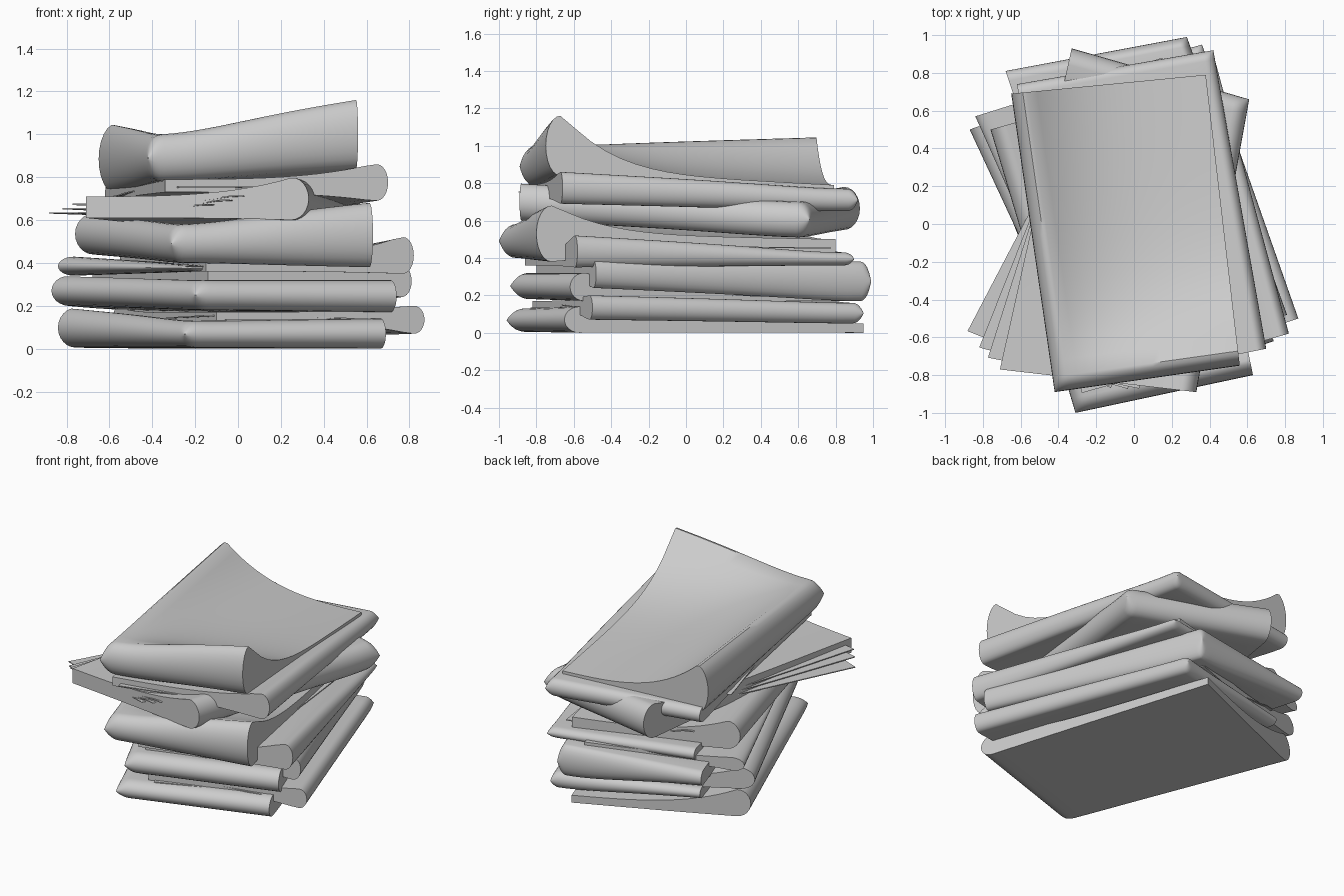
import bpy, bmesh
from math import sin, cos, pi, radians
from mathutils import Vector, Matrix

cube = bpy.data.objects.get("Cube")
if cube:
    bpy.data.objects.remove(cube, do_unlink=True)

GREY = (0.6, 0.6, 0.6, 1)
paper_grey = bpy.data.materials.new("paper_grey")
paper_grey.use_nodes = True
paper_grey.diffuse_color = GREY
paper_grey.node_tree.nodes["Principled BSDF"].inputs["Base Color"].default_value = GREY

ROUND, FLAT = 6, 18


def fold_steps(radius):
    """(position, fullness) from a rounded fold to an open edge."""
    arc = [(radius * (1 - cos(k / ROUND * pi / 2)), sin(k / ROUND * pi / 2)) for k in range(ROUND)]
    return arc + [(radius + (1 - radius) * k / FLAT, 1) for k in range(FLAT + 1)]


def mix(a, b, t):
    return a * (1 - t) + b * t


def height(c, u, v):
    """Rolls swell along both folds and sink quickly to the flat open corner."""
    fold, short_end, long_end, flat = c
    core = mix(mix(fold, flat, .6), flat, v)
    a = (1 - max(0, u - .07)) ** 3.5
    b = (1 - max(0, v - .06)) ** 6
    return (core + a * (1 - b) * (mix(fold, long_end, v) - core)
            + b * (1 - a) * (mix(fold, short_end, u) - core) + a * b * (fold - core))


def folded_sheet(name, corners, low, high, radius):
    """Closed sheet, rounded along two folds and open on the other two sides.
    Corners: fold corner, short-fold end, long-fold end, open corner."""
    p, s, l, o = corners
    bm = bmesh.new()
    top, bottom = [], []
    for u, cu in fold_steps(radius):
        top_row, bottom_row = [], []
        for v, cv in fold_steps(radius * .63):
            lo, hi = height(low, u, v), height(high, u, v)
            mid, half = (lo + hi) / 2, (hi - lo) / 2 * cu * cv
            xy = mix(mix(p, s, u), mix(l, o, u), v)
            top_row.append(bm.verts.new((xy.x, xy.y, mid + half)))
            bottom_row.append(bm.verts.new((xy.x, xy.y, mid - half)))
        top.append(top_row)
        bottom.append(bottom_row)
    n = len(top)
    for i in range(n - 1):
        for j in range(n - 1):
            for g in (top, bottom):
                bm.faces.new((g[i][j], g[i + 1][j], g[i + 1][j + 1], g[i][j + 1]))
        # open edges
        bm.faces.new((top[-1][i], top[-1][i + 1], bottom[-1][i + 1], bottom[-1][i]))
        bm.faces.new((top[i][-1], top[i + 1][-1], bottom[i + 1][-1], bottom[i][-1]))
    bmesh.ops.remove_doubles(bm, verts=bm.verts, dist=0.0002)
    bmesh.ops.recalc_face_normals(bm, faces=bm.faces)
    mesh = bpy.data.meshes.new(name)
    bm.to_mesh(mesh)
    bm.free()
    mesh.materials.append(paper_grey)
    obj = bpy.data.objects.new(name, mesh)
    bpy.context.collection.objects.link(obj)
    bpy.ops.object.select_all(action='DESELECT')
    obj.select_set(True)
    bpy.context.view_layer.objects.active = obj
    bpy.ops.object.shade_smooth_by_angle(angle=radians(40))


def folded_paper(name, corners, low, high, radius, fan=()):
    """A folded paper plus loose pages fanned out of its open sides."""
    corners = [Vector(c) for c in corners]
    folded_sheet(name, corners, low, high, radius)
    centre = sum(corners, Vector((0, 0))) / 4
    mid = [(a + b) / 2 for a, b in zip(low, high)]
    for k, twist in enumerate(fan):
        lift = 0.02 * (k - len(fan) / 2)
        turn = Matrix.Rotation(radians(twist), 2)
        pages = [centre + turn @ (mix(c, corners[3], .22) - centre) for c in corners]
        folded_sheet(f"{name}_loose_page_{k + 1}", pages,
                     [m + lift for m in mid], [m + lift + 0.006 for m in mid], 0.03)


SOFT, TIGHT = 0.08, 0.05

# folds at front and left, alternating with folds at back and right
folded_paper("bottom_paper", ((-.25, -.96), (.69, -.65), (-.84, .5), (.2, .95)),
             (.005, .0, .005, .0), (.13, .14, .19, .05), SOFT)
folded_paper("second_paper", ((.36, .95), (-.58, .68), (.87, -.5), (-.1, -.82)),
             (.05, .12, .07, .13), (.16, .19, .20, .17), TIGHT, (3, -4))
folded_paper("third_paper", ((-.2, -.94), (.74, -.62), (-.87, .5), (.17, .88)),
             (.18, .17, .20, .17), (.32, .32, .34, .22), SOFT, (-3,))
folded_paper("fourth_paper", ((.28, .99), (-.68, .81), (.81, -.48), (-.14, -.8)),
             (.17, .28, .24, .32), (.38, .38, .39, .37), TIGHT)
folded_paper("tucked_paper", ((-.22, -.82), (.52, -.55), (-.84, .57), (.15, .88)),
             (.36, .36, .34, .36), (.39, .40, .43, .40), SOFT)
folded_paper("fifth_paper", ((.42, .9), (-.55, .7), (.82, -.58), (-.15, -.86)),
             (.36, .38, .35, .36), (.43, .46, .52, .42), TIGHT, (-5,))
folded_paper("sixth_paper", ((-.31, -1.0), (.63, -.8), (-.76, .5), (.3, .8)),
             (.40, .38, .44, .42), (.58, .68, .63, .50), SOFT, (-4,))
folded_paper("seventh_paper", ((.61, .66), (-.33, .93), (.33, -.89), (-.71, -.77)),
             (.51, .55, .60, .61), (.70, .78, .80, .71), SOFT, (-15, -9, -5))
folded_paper("eighth_paper", ((.42, .92), (-.62, .74), (.70, -.66), (-.34, -.87)),
             (.65, .67, .69, .73), (.77, .77, .86, .79), TIGHT, (4,))
folded_paper("top_paper", ((-.42, -.89), (.56, -.75), (-.65, .69), (.38, .79)),
             (.78, .84, .72, .74), (1.0, 1.16, 1.05, .79), SOFT)
